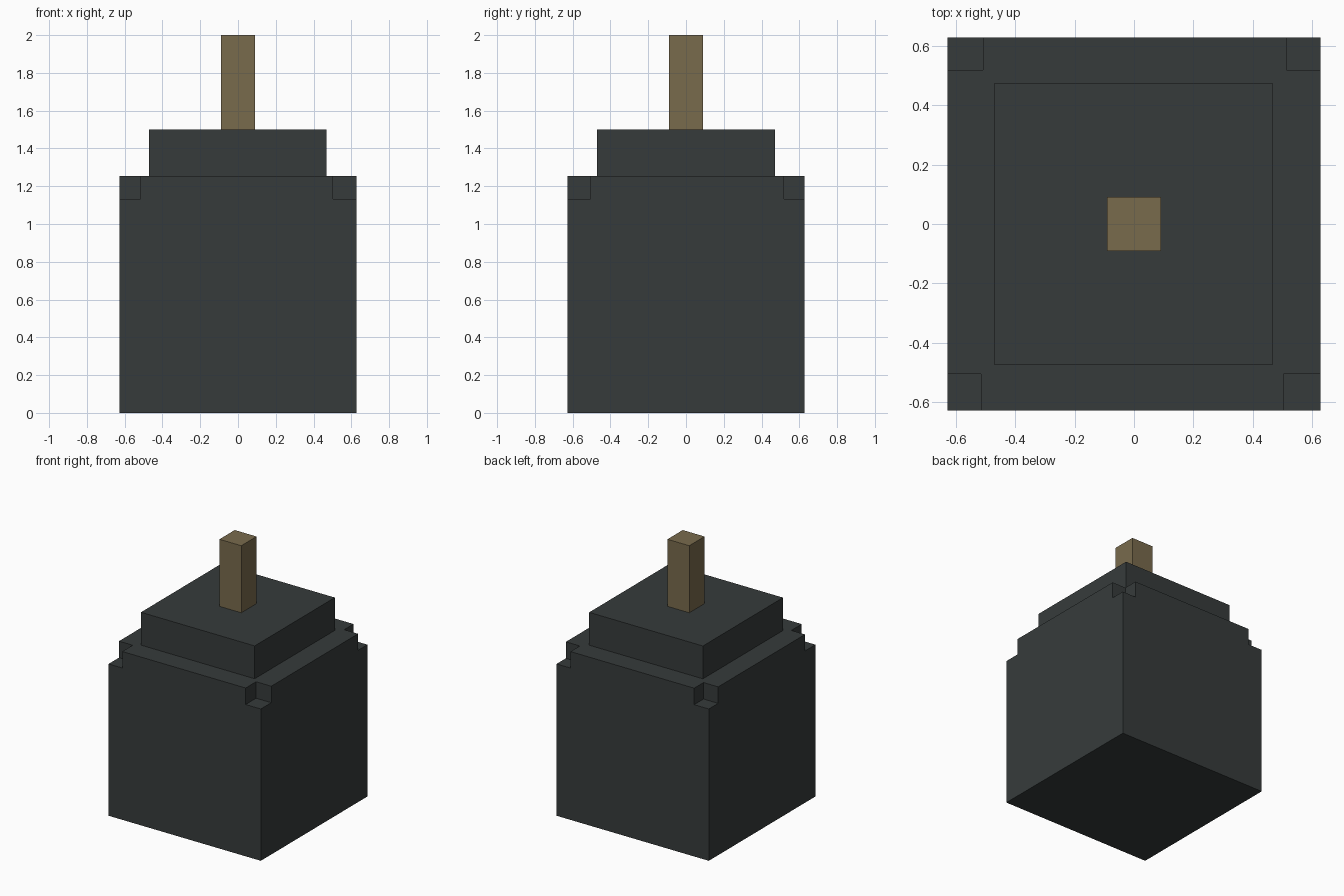
import bpy
import bmesh

if "Cube" in bpy.data.objects:
    bpy.data.objects.remove(bpy.data.objects["Cube"])


def material(name, rgb):
    m = bpy.data.materials.new(name)
    m.diffuse_color = (*rgb, 1.0)
    m.use_nodes = True
    m.node_tree.nodes["Principled BSDF"].inputs["Base Color"].default_value = m.diffuse_color
    return m


def box(name, lo, hi, mat):
    """Axis-aligned box between two corners."""
    bm = bmesh.new()
    bmesh.ops.create_cube(bm, size=1)
    for v in bm.verts:
        v.co = [lo[i] + (v.co[i] + 0.5) * (hi[i] - lo[i]) for i in range(3)]
    mesh = bpy.data.meshes.new(name)
    bm.to_mesh(mesh)
    bm.free()
    mesh.materials.append(mat)
    obj = bpy.data.objects.new(name, mesh)
    bpy.context.collection.objects.link(obj)
    return obj


dark = material("dark slate", (0.037, 0.044, 0.044))
brown = material("wick brown", (0.19, 0.145, 0.073))

R, SHOULDER, NOTCH = 0.628, 1.255, 1.132

# Main block, with a stepped notch cut from each upper corner
body = box("body", (-R, -R, 0), (R, R, SHOULDER), dark)
for x, y in ((-0.515, -0.505), (0.503, -0.505), (-0.507, 0.518), (0.513, 0.518)):
    sx, sy = (1 if x > 0 else -1), (1 if y > 0 else -1)
    xs, ys = sorted((x, sx * 0.8)), sorted((y, sy * 0.8))
    cutter = box("corner_cutter", (xs[0], ys[0], NOTCH), (xs[1], ys[1], 1.4), dark)
    cutter.hide_render = True
    mod = body.modifiers.new("corner_notch", 'BOOLEAN')
    mod.operation = 'DIFFERENCE'
    mod.solver = 'EXACT'
    mod.object = cutter
    bpy.context.view_layer.objects.active = body
    bpy.ops.object.modifier_apply(modifier=mod.name)
    bpy.data.objects.remove(cutter)

# Raised cap and the square post on top
box("cap", (-0.47, -0.472, SHOULDER), (0.468, 0.472, 1.5), dark)
box("post", (-0.09, -0.09, 1.5), (0.09, 0.09, 2.0), brown)
